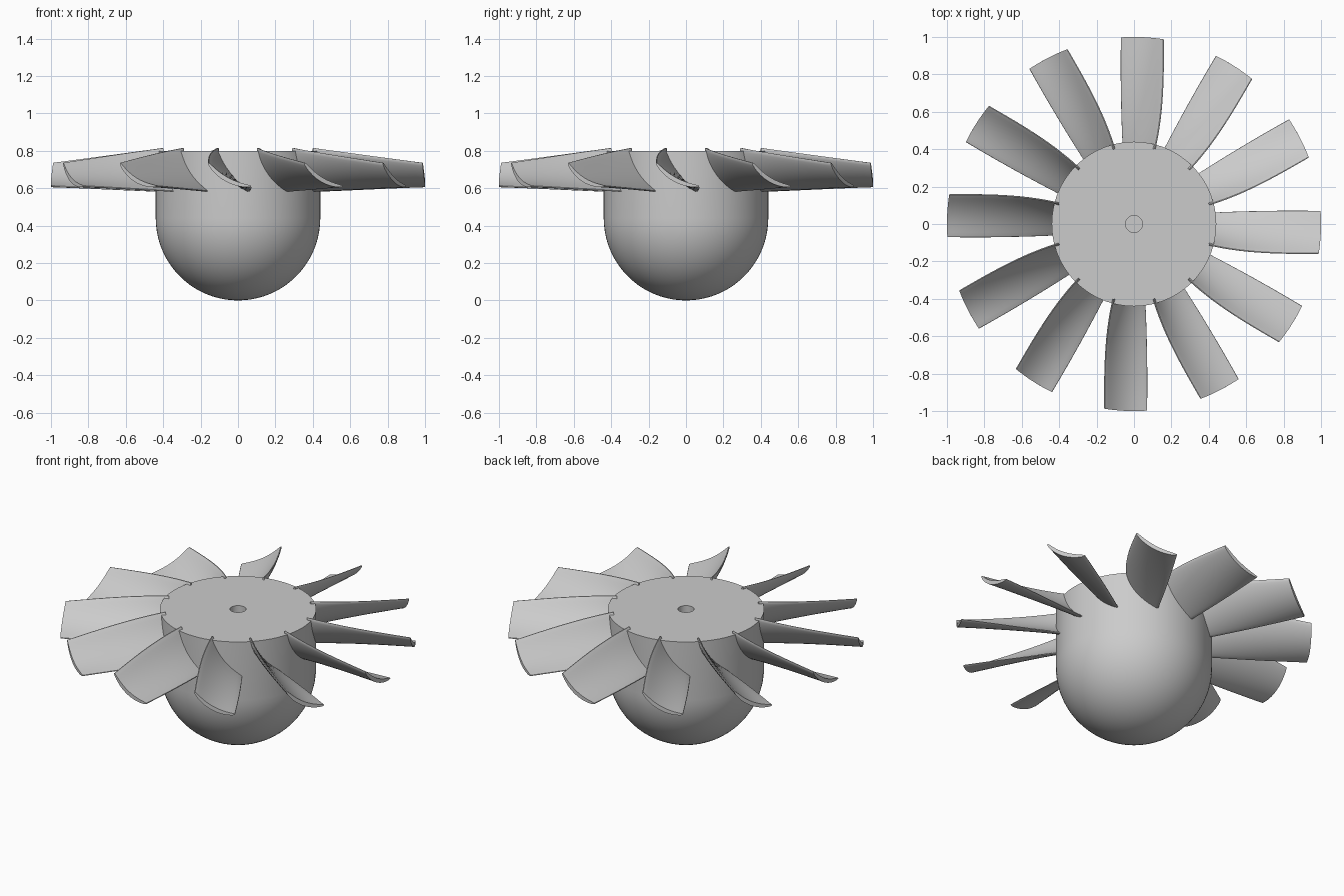
import bpy, bmesh
from math import sin, cos, pi, sqrt, radians
from mathutils import Vector

if "Cube" in bpy.data.objects:
    bpy.data.objects.remove(bpy.data.objects["Cube"])

GREY = (0.6, 0.6, 0.6, 1)
metal = bpy.data.materials.new("plain grey")
metal.use_nodes = True
metal.diffuse_color = GREY
metal.node_tree.nodes["Principled BSDF"].inputs["Base Color"].default_value = GREY


def finish(bm, name, angle):
    """Turn a bmesh into a smooth shaded object with sharp edges kept."""
    bmesh.ops.recalc_face_normals(bm, faces=bm.faces)
    mesh = bpy.data.meshes.new(name)
    bm.to_mesh(mesh)
    bm.free()
    mesh.materials.append(metal)
    obj = bpy.data.objects.new(name, mesh)
    bpy.context.collection.objects.link(obj)
    bpy.ops.object.select_all(action="DESELECT")
    obj.select_set(True)
    bpy.context.view_layer.objects.active = obj
    bpy.ops.object.shade_smooth_by_angle(angle=radians(angle))
    return obj


# Hub: half ball, straight wall, flat top and a blind shaft hole, revolved
HUB_R, HUB_TOP, HOLE_R, HOLE_FLOOR = 0.44, 0.8, 0.045, 0.4
ARC = 20
profile = [(HUB_R * sin(a), HUB_R * (1 - cos(a)))
           for a in (i * pi / 2 / ARC for i in range(ARC + 1))]
profile += [(HUB_R, HUB_TOP), (HOLE_R, HUB_TOP), (HOLE_R, HOLE_FLOOR), (0, HOLE_FLOOR)]
bm = bmesh.new()
verts = [bm.verts.new((r, 0, z)) for r, z in profile]
edges = [bm.edges.new(pair) for pair in zip(verts, verts[1:])]
bmesh.ops.spin(bm, geom=verts + edges, cent=(0, 0, 0), axis=(0, 0, 1),
               angle=2 * pi, steps=72, use_duplicate=False)
bmesh.ops.remove_doubles(bm, verts=bm.verts, dist=0.0001)
finish(bm, "hub", 35)

# Blade: cambered section swept outwards, losing pitch towards the tip
ROOT_X, TIP_R = 0.4, 1.0
SPAN, CHORD = 14, 14
HALF_THICK, CAMBER = 0.012, 0.03


def section(s):
    """Closed loop of points at span fraction s."""
    lead = Vector((-0.16 + 0.048 * (1 - s) ** 3, 0.815 - 0.08 * s))
    trail = Vector((0.06 + 0.01 * s + 0.02 * s * (1 - s), 0.58 + 0.03 * s))
    chord = trail - lead
    up = Vector((-chord.y, chord.x)).normalized()
    loop = []
    for i in range(2 * CHORD):
        a = pi * i / CHORD
        t = (1 - cos(a)) / 2
        side = 1 if sin(a) >= 0 else -1
        thick = side * HALF_THICK * abs(sin(a)) ** 0.7
        p = lead + chord * t + up * (thick - 4 * CAMBER * t * (1 - t))
        x = ROOT_X + (sqrt(TIP_R ** 2 - p.x ** 2) - ROOT_X) * s
        loop.append((x, p.x, p.y))
    return loop


bm = bmesh.new()
rings = [[bm.verts.new(p) for p in section(j / SPAN)] for j in range(SPAN + 1)]
for a, b in zip(rings, rings[1:]):
    for i in range(len(a)):
        bm.faces.new((a[i - 1], a[i], b[i], b[i - 1]))
bm.faces.new(rings[0])
bm.faces.new(rings[-1])
blade = finish(bm, "blade_1", 40)

# Ring of twelve blades sharing one mesh
COUNT = 12
for k in range(1, COUNT):
    copy = blade.copy()
    copy.name = f"blade_{k + 1}"
    copy.rotation_euler.z = 2 * pi * k / COUNT
    bpy.context.collection.objects.link(copy)
